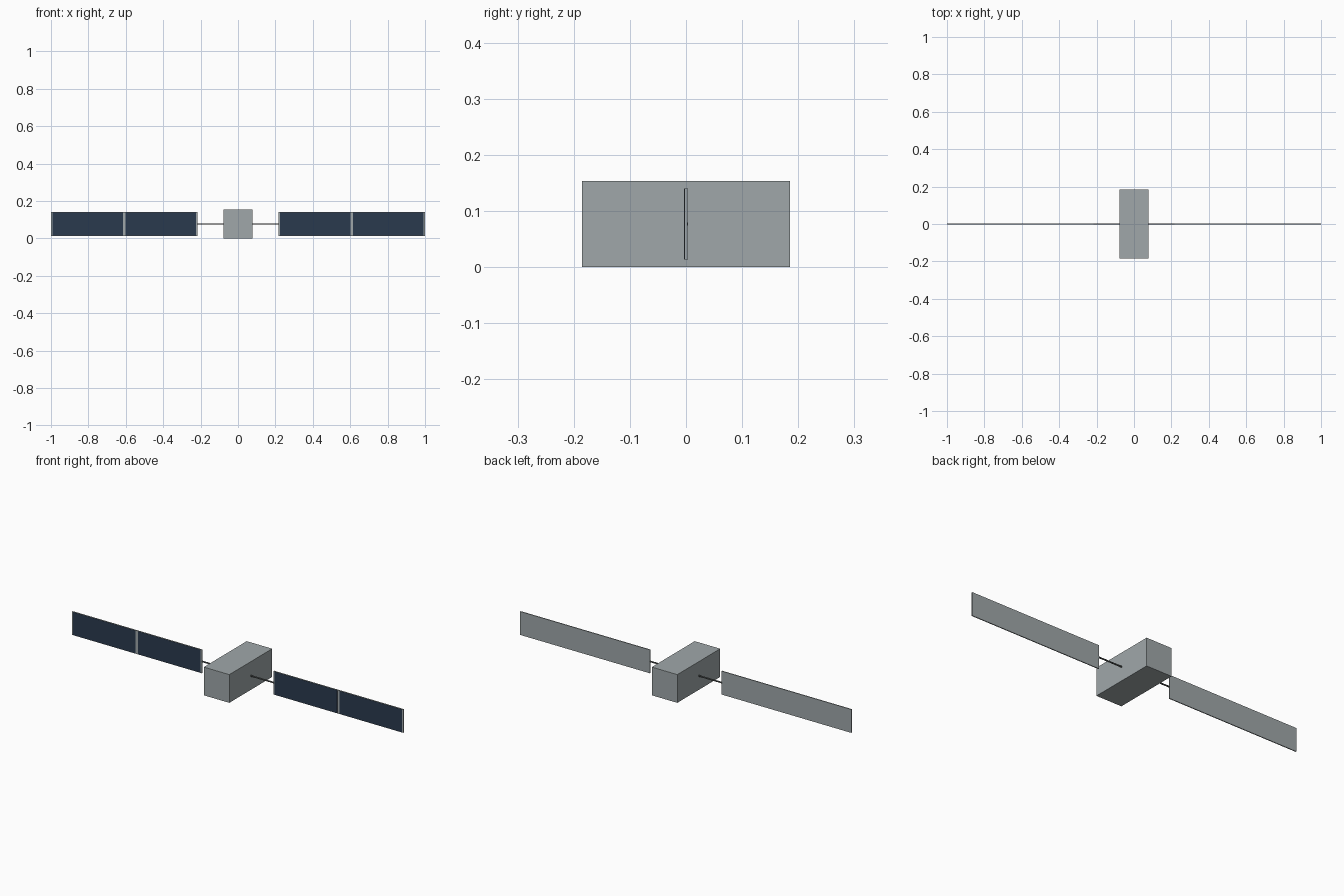
import bpy
import math

cube = bpy.data.objects.get("Cube")
if cube:
    bpy.data.objects.remove(cube, do_unlink=True)


def material(name, rgb):
    mat = bpy.data.materials.new(name)
    mat.use_nodes = True
    mat.diffuse_color = (*rgb, 1)
    bsdf = mat.node_tree.nodes["Principled BSDF"]
    bsdf.inputs["Base Color"].default_value = (*rgb, 1)
    return mat


GREY = material("satellite grey", (0.35, 0.39, 0.40))
NAVY = material("solar navy", (0.023, 0.042, 0.076))
DARK = material("boom dark grey", (0.09, 0.10, 0.10))


def box(name, low, high, mat):
    """Box between two opposite corners."""
    centre = [(a + b) / 2 for a, b in zip(low, high)]
    bpy.ops.mesh.primitive_cube_add(size=1, location=centre)
    obj = bpy.context.object
    obj.name = name
    obj.scale = [abs(b - a) for a, b in zip(low, high)]
    bpy.ops.object.transform_apply(location=False, rotation=False, scale=True)
    obj.data.materials.append(mat)
    return obj


MID_Z = 0.077
BODY_X = 0.077
PANEL_IN = 0.217
THICK = 0.0025

# Central body
box("body", (-BODY_X, -0.185, 0), (BODY_X, 0.185, 2 * MID_Z), GREY)

for side, sign in (("left", 1), ("right", -1)):
    # Backing panel of the wing
    box(side + "_panel", (sign * PANEL_IN, -THICK, 0.013),
        (sign, THICK, 0.141), GREY)

    # Two solar cell plates on the front face
    for part, x0, x1 in (("inner", 0.224, 0.601), ("outer", 0.616, 0.993)):
        box(f"{side}_{part}_solar_cells", (sign * x0, -THICK - 0.001, 0.015),
            (sign * x1, -THICK, 0.139), NAVY)

    # Boom joining the body and the wing
    bpy.ops.mesh.primitive_cylinder_add(
        vertices=12, radius=0.004, depth=PANEL_IN - BODY_X + 0.01,
        location=(sign * (PANEL_IN + BODY_X - 0.008) / 2, 0, MID_Z),
        rotation=(0, math.pi / 2, 0))
    boom = bpy.context.object
    boom.name = side + "_boom"
    boom.data.materials.append(DARK)
    bpy.ops.object.shade_smooth_by_angle()
